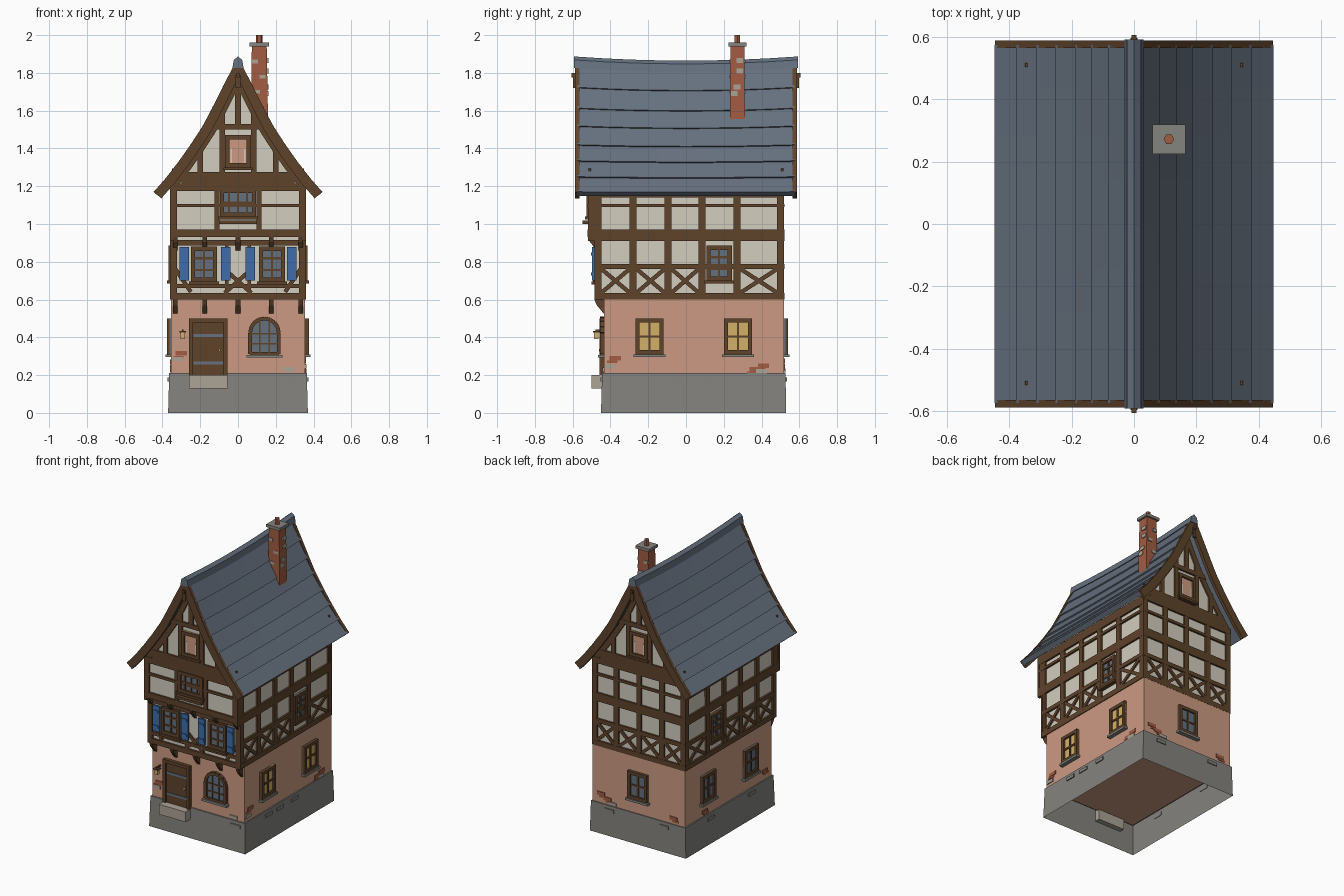
import bpy, bmesh
from math import sin, cos, pi, hypot
from mathutils import Vector

cube = bpy.data.objects.get("Cube")
if cube:
    bpy.data.objects.remove(cube)

# Flat colours
COLOURS = {"cream_infill": "D2CDBE", "salmon_plaster": "CB9A82", "grey_stone": "84837E",
           "dark_timber": "5E432B", "slate": "66717F", "blue_paint": "3F6CA8",
           "window_glass": "63717F", "lit_glass": "D4B068", "red_brick": "A25C42",
           "pale_stone": "ABA396"}


def linear(c):
    return c / 12.92 if c <= 0.04045 else ((c + 0.055) / 1.055) ** 2.4


mats = {}
for name, code in COLOURS.items():
    rgba = [linear(int(code[i:i + 2], 16) / 255) for i in (0, 2, 4)] + [1]
    m = bpy.data.materials.new(name)
    m.use_nodes = True
    m.diffuse_color = rgba
    m.node_tree.nodes["Principled BSDF"].inputs["Base Color"].default_value = rgba
    mats[name] = m

parts = {}


def loft(part, mat, rings, caps=(True, True)):
    """Skin closed rings of points into the named part."""
    bm = parts.setdefault(part, (bmesh.new(), mat))[0]
    vs = [[bm.verts.new(p) for p in r] for r in rings]
    n = len(vs[0])
    for a, b in zip(vs, vs[1:]):
        for i in range(n):
            j = (i + 1) % n
            bm.faces.new((a[i], a[j], b[j], b[i]))
    for cap, ring in zip(caps, (vs[0], vs[-1])):
        if cap:
            bm.faces.new(ring)


def rect_ring(x0, x1, y0, y1, z):
    return [(x0, y0, z), (x1, y0, z), (x1, y1, z), (x0, y1, z)]


def box(part, mat, x0, x1, y0, y1, z0, z1):
    loft(part, mat, [rect_ring(x0, x1, y0, y1, z0), rect_ring(x0, x1, y0, y1, z1)])


# Wall frames: along the wall, height, outward depth
def front(y): return lambda u, v, d: (u, y - d, v)
def back(y): return lambda u, v, d: (u, y + d, v)
def side(s, x): return lambda u, v, d: (s * (x + d), u, v)


def plate(W, part, mat, pts, d0, d1):
    loft(part, mat, [[W(u, v, d) for u, v in pts] for d in (d0, d1)])


def rect(W, part, mat, u0, u1, v0, v1, d0, d1):
    plate(W, part, mat, [(u0, v0), (u1, v0), (u1, v1), (u0, v1)], d0, d1)


def beam(W, a, b, w=0.03, d=0.012, part="timber_frame"):
    a, b = Vector(a), Vector(b)
    t = (b - a).normalized()
    n = Vector((-t.y, t.x)) * w / 2
    plate(W, part, "dark_timber", [a - n, b - n, b + n, a + n], -0.005, d)


def cross(W, u0, u1, v0, v1, w=0.022):
    beam(W, (u0, v0), (u1, v1), w, 0.010)
    beam(W, (u0, v1), (u1, v0), w, 0.009)


def window(W, u, v0, w, h, glass="window_glass", cols=2, rows=2, sill="grey_stone"):
    l, r, t = u - w / 2, u + w / 2, v0 + h
    rect(W, "panes_" + glass, glass, l, r, v0, t, 0, 0.008)
    f = 0.011
    for x in (l + f, r - f):
        beam(W, (x, v0), (x, t), 2 * f, 0.02, "window_frames")
    for z in (v0 + f, t - f):
        beam(W, (l, z), (r, z), 2 * f, 0.02, "window_frames")
    for i in range(1, cols):
        x = l + w * i / cols
        beam(W, (x, v0), (x, t), 0.012, 0.014, "window_frames")
    for i in range(1, rows):
        z = v0 + h * i / rows
        beam(W, (l, z), (r, z), 0.012, 0.014, "window_frames")
    rect(W, "sills_" + sill, sill, l - 0.01, r + 0.01, v0 - 0.015, v0, 0, 0.028)


# Stone base, open underneath, and plaster ground floor
loft("base", "grey_stone", [rect_ring(-.37, .37, -.45, .53, 0), rect_ring(-.364, .364, -.444, .527, .21)],
     (False, True))
box("ground_floor", "salmon_plaster", -.355, .355, -.435, .52, .205, .61)
box("door_step", "pale_stone", -.26, -.055, -.5, -.41, .13, .2)

# Roof curve from ridge to eave, with its outward normals
CURVE = [(0, 1.865), (.075, 1.72), (.13, 1.61), (.18, 1.515), (.245, 1.415),
         (.305, 1.33), (.37, 1.245), (.44, 1.165)]
NORMALS = [(0, 2.1)]
for i in range(1, len(CURVE)):
    a, b = CURVE[i - 1], CURVE[min(i + 1, len(CURVE) - 1)]
    dx, dz = b[0] - a[0], a[1] - b[1]
    NORMALS.append((dz / hypot(dx, dz), dx / hypot(dx, dz)))


def off(i, t):
    return CURVE[i][0] + NORMALS[i][0] * t, CURVE[i][1] + NORMALS[i][1] * t


# Infill of the upper floors and gable
box("middle_floor", "cream_infill", -.347, .347, -.473, .508, .605, .95)
half = [off(i, -.03) for i in range(7)] + [(.347, .935)]
outline = half + [(-x, z) for x, z in reversed(half[1:])]
loft("upper_floor_and_gable", "cream_infill", [[(x, y, z) for x, z in outline] for y in (-.508, .508)])

# Slate courses, sagging gently along the ridge
YS = [-.575 + 1.15 * i / 8 for i in range(9)]


def sag(y, z):
    return z - 0.02 * (1 - (y / .58) ** 2) * (z - 1.1) / .75


for s in (1, -1):
    for i in range(len(CURVE) - 1):
        ring = [off(i, 0), off(i + 1, .009), off(i + 1, -.025), off(i, -.025)]
        loft("slate_courses", "slate", [[(s * x, y, sag(y, z)) for x, z in ring] for y in YS])
    # Bargeboards on both gables
    for e in (1, -1):
        loft("bargeboards", "dark_timber",
             [[(s * x, e * y, z) for (x, z), y in zip((off(i, .008), off(i, .008), off(i, -.045), off(i, -.045)),
                                                      (.565, .588, .588, .565))] for i in range(len(CURVE))])
        box("snow_hooks", "dark_timber", s * .345 - .004, s * .345 + .004, e * .51 - .006, e * .51 + .006, 1.26, 1.293)
cap = [(-.03, 1.825), (-.022, 1.868), (0, 1.886), (.022, 1.868), (.03, 1.825)]
loft("ridge_cap", "slate", [[(x, y, sag(y, z)) for x, z in cap] for y in [-.592] + YS[1:-1] + [.592]])
for e in (1, -1):
    box("ridge_pegs", "dark_timber", -.008, .008, e * .597 - .01, e * .597 + .01, 1.775, 1.80)
    box("ridge_pegs", "dark_timber", -.012, .012, e * .592 - .005, e * .592 + .005, 1.72, 1.79)

# Chimney with cap, pot and exposed stones
loft("chimney", "red_brick", [rect_ring(.07, .16, .232, .312, 1.5), rect_ring(.073, .152, .235, .309, 1.94)])
box("chimney_cap", "grey_stone", .06, .165, .225, .32, 1.94, 1.96)
for name, mat, r, z in (("chimney_pot", "red_brick", .017, 2.0), ("flue", "slate", .009, 1.9995)):
    loft(name, mat, [[(.112 + r * cos(k * pi / 3), .272 + r * sin(k * pi / 3), h) for k in range(6)]
                     for h in (1.95, z)])
for y, z in ((.285, 1.865), (.285, 1.81), (.27, 1.725), (.255, 1.69)):
    box("chimney_stones", "pale_stone", .14, .161, y - .018, y + .018, z - .013, z + .013)
for x, z in ((.09, 1.86), (.13, 1.78), (.1, 1.70)):
    box("chimney_stones", "pale_stone", x - .016, x + .016, .23, .316, z - .01, z + .01)

# Side walls: framing, crosses and windows
POSTS = [-.466, -.28, -.095, .085, .27, .501]
for s, glass in ((1, "lit_glass"), (-1, "window_glass")):
    W = side(s, .347)
    for u in POSTS:
        beam(W, (u, .6), (u, 1.21), .038)
    rect(W, "timber_frame", "dark_timber", -.52, -.482, .93, 1.21, -.01, .012)
    for v, w, u0 in ((.618, .036, -.485), (.775, .028, -.485), (.94, .06, -.52), (1.098, .018, -.52), (1.17, .06, -.52)):
        beam(W, (u0, v), (.52, v), w, .013)
    for k in (0, 1, 2, 4):
        cross(W, POSTS[k] + .018, POSTS[k + 1] - .018, .636, .762)
    window(W, .175, .70, .135, .185, rows=3, sill="dark_timber")
    G = side(s, .355)
    for u in (-.193, .275):
        window(G, u, .31, .15, .19, glass)

# Front and back walls
F, M, U = front(-.435), front(-.473), front(-.508)
B = back(.508)
for W in (U, B):
    for s in (1, -1):
        beam(W, (s * .341, .93), (s * .341, 1.21), .038)
        beam(W, (s * .2, 1.27), (s * .2, 1.42))
        beam(W, (s * .083, 1.27), (s * .083, 1.6))
        for i in range(6):
            beam(W, off(i, -.05) if s > 0 else (-off(i, -.05)[0], off(i, -.05)[1]),
                 (s * off(i + 1, -.05)[0], off(i + 1, -.05)[1]), .035, .011)
        rect(W, "attic_slits", "cream_infill", s * .035 - .004, s * .035 + .004, 1.31, 1.40, .008, .011)
    for v, w, h in ((.95, .04, .36), (1.098, .018, .36), (1.195, .04, .36), (1.243, .066, .3), (1.515, .03, .155)):
        beam(W, (-h, v), (h, v), w, .013)
    beam(W, (0, 1.52), (0, 1.79), .032)
    window(W, 0, 1.30, .135, .17, "salmon_plaster", 1, 1, "dark_timber")

# Back: regular framing, row of crosses, ground window
back_posts = [-.341, -.175, 0, .175, .341]
for u in back_posts:
    beam(B, (u, .6), (u, 1.2), .036)
for v, w in ((.618, .036), (.775, .028), (.94, .06)):
    beam(B, (-.36, v), (.36, v), w, .013)
for a, b in zip(back_posts, back_posts[1:]):
    cross(B, a + .016, b - .016, .636, .762)
window(back(.52), 0, .31, .15, .19)

# Front middle floor: posts, cross, shuttered windows
for u in (-.341, .341):
    beam(M, (u, .6), (u, .95), .038)
for v, w in ((.618, .036), (.672, .022), (.90, .03)):
    beam(M, (-.36, v), (.36, v), w, .012)
cross(M, -.07, .07, .635, .76)
for s in (1, -1):
    beam(M, (s * .33, .76), (s * .25, .64), .022, .010)
    beam(M, (s * .06, .635), (s * .06, .9), .02)
    window(M, s * .18, .695, .14, .185, rows=3, cols=2, sill="dark_timber")
    for u in (.285, .065):
        rect(M, "shutters", "blue_paint", s * u - .026, s * u + .026, .70, .878, .012, .024)
        for v in (.735, .84):
            rect(M, "shutter_battens", "blue_paint", s * u - .02, s * u + .02, v - .008, v + .008, .024, .029)

# Front upper window with planter shelf
for s in (1, -1):
    beam(U, (s * .112, .96), (s * .112, 1.2), .026)
window(U, 0, 1.04, .19, .145, cols=4, rows=2, sill="dark_timber")
rect(U, "planter_shelf", "dark_timber", -.1, .1, 1.0, 1.018, 0, .04)

# Jetty brackets on both overhangs
for x in (-.333, -.175, 0, .175, .333):
    for y, z, w in ((-.435, .60, .05), (-.473, .935, .047)):
        prof = [(y + .01, z - .075), (y, z - .075), (y - w * .75, z - .03), (y - w, z), (y + .01, z)]
        loft("jetty_brackets", "dark_timber", [[(x + o, a, b) for a, b in prof] for o in (-.012, .012)])

# Door with straps and knob
rect(F, "door", "dark_timber", -.24, -.075, .2, .49, 0, .012)
for u in (-.249, -.066):
    beam(F, (u, .2), (u, .5), .022, .024, "door_frame")
beam(F, (-.26, .489), (-.055, .489), .022, .024, "door_frame")
for v in (.265, .41):
    rect(F, "door_straps", "slate", -.235, -.08, v - .008, v + .008, .012, .017)
rect(F, "door_knob", "lit_glass", -.104, -.092, .325, .337, .012, .026)

# Arched window
arch = [(.14 + .076 * cos(k * pi / 8), .424 + .076 * sin(k * pi / 8)) for k in range(9)]
arch = [(.064, .312), (.216, .312)] + arch
plate(F, "arched_pane", "window_glass", arch, 0, .008)
for a, b in zip(arch, arch[1:] + arch[:1]):
    beam(F, a, b, .02, .02, "arched_frame")
for u in (.115, .165):
    beam(F, (u, .31), (u, .492), .008, .013, "arched_frame")
for v in (.365, .42):
    beam(F, (.064, v), (.216, v), .008, .013, "arched_frame")
rect(F, "arched_sill", "grey_stone", .045, .235, .292, .307, 0, .03)

# Lantern
box("lantern_glass", "lit_glass", -.305, -.281, -.487, -.463, .392, .425)
box("lantern_cap", "dark_timber", -.311, -.275, -.493, -.457, .425, .433)
box("lantern_arm", "dark_timber", -.297, -.289, -.48, -.43, .433, .442)

# Exposed bricks and stones on the ground floor and base
R, L, K = side(1, .355), side(-1, .355), back(.52)
for W, u, v in ((F, -.3, .315), (R, -.375, .29), (R, .365, .232), (R, .41, .25), (L, -.36, .27),
                (L, .30, .24), (K, .24, .25), (K, .29, .275), (K, -.27, .25)):
    rect(W, "exposed_bricks", "red_brick", u - .03, u + .03, v - .012, v + .012, 0, .005)
    rect(W, "exposed_bricks", "red_brick", u - .042, u + .012, v - .026, v - .013, 0, .004)
for W, u, v in ((F, -.32, .285), (F, .27, .228), (R, -.40, .245), (R, .40, .222), (K, .2, .225)):
    rect(W, "plaster_stones", "pale_stone", u - .03, u + .03, v - .011, v + .011, 0, .007)
for W, u in ((front(-.445), .295), (side(1, .365), -.185), (side(1, .365), -.06), (side(1, .365), .1),
             (side(-1, .365), -.2), (side(-1, .365), .25), (back(.527), -.2), (back(.527), .22)):
    rect(W, "base_stones", "grey_stone", u - .036, u + .036, .166, .188, -.003, .007)

# Turn the gathered parts into objects
for name, (bm, mat) in parts.items():
    bmesh.ops.recalc_face_normals(bm, faces=bm.faces)
    mesh = bpy.data.meshes.new(name)
    bm.to_mesh(mesh)
    bm.free()
    mesh.materials.append(mats[mat])
    bpy.context.collection.objects.link(bpy.data.objects.new(name, mesh))
